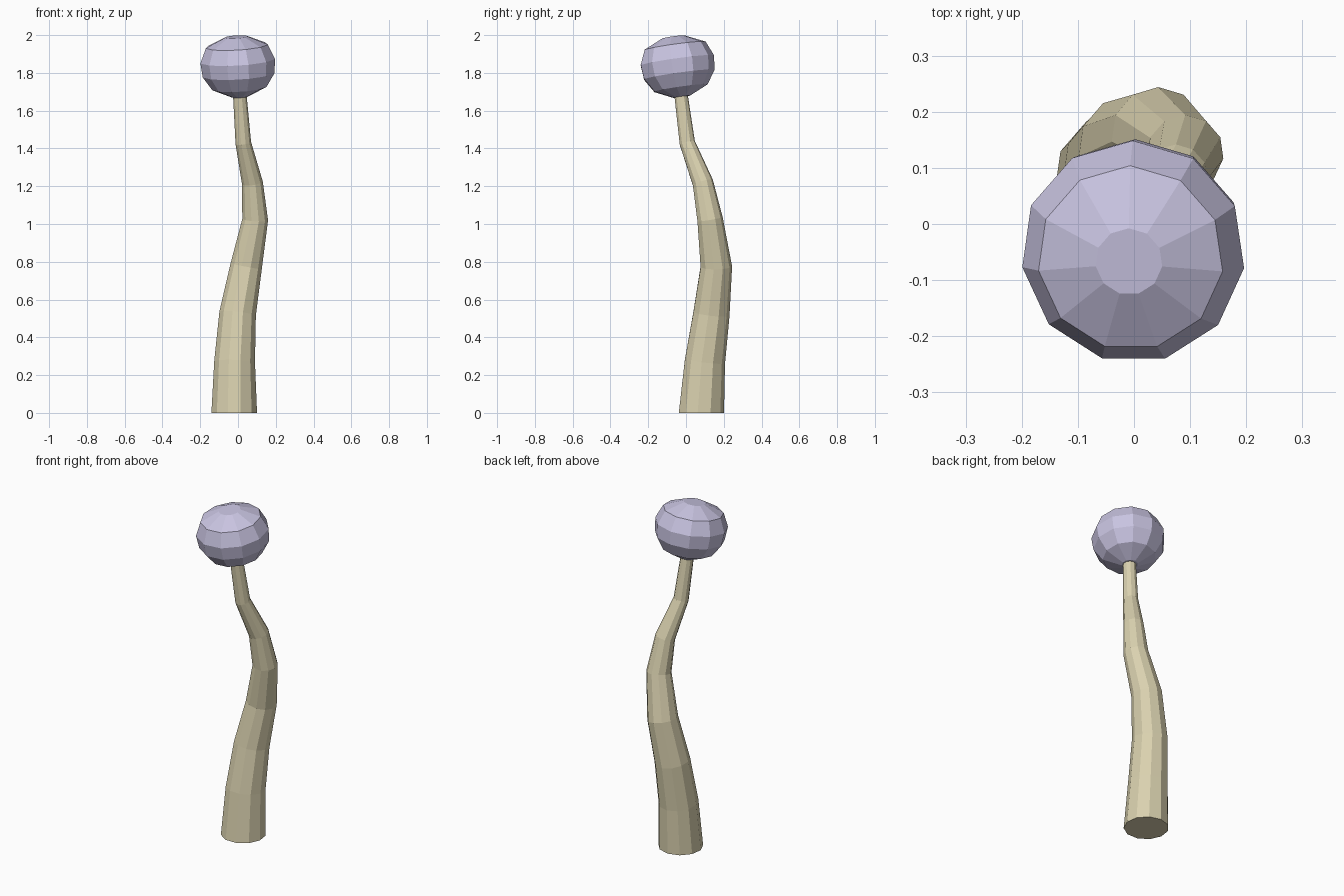
import bpy, bmesh, math
from mathutils import Vector

if "Cube" in bpy.data.objects:
    bpy.data.objects.remove(bpy.data.objects["Cube"])

SIDES = 11


def material(name, rgb):
    mat = bpy.data.materials.new(name)
    mat.diffuse_color = (*rgb, 1)
    mat.use_nodes = True
    mat.node_tree.nodes["Principled BSDF"].inputs["Base Color"].default_value = mat.diffuse_color
    return mat


def skin_rings(name, rings, mat):
    """Join a stack of (centre, axis, radius) rings into a capped flat-shaded body."""
    bm = bmesh.new()
    loops = []
    for centre, axis, radius in rings:
        turn = Vector((0, 0, 1)).rotation_difference(axis)
        loop = []
        for i in range(SIDES):
            a = math.pi / 2 + 2 * math.pi * i / SIDES
            offset = Vector((radius * math.cos(a), radius * math.sin(a), 0))
            loop.append(bm.verts.new(centre + turn @ offset))
        loops.append(loop)
    for low, high in zip(loops, loops[1:]):
        for i in range(SIDES):
            j = (i + 1) % SIDES
            bm.faces.new((low[i], low[j], high[j], high[i]))
    bm.faces.new(loops[0][::-1])
    bm.faces.new(loops[-1])
    mesh = bpy.data.meshes.new(name)
    bm.to_mesh(mesh)
    bm.free()
    mesh.materials.append(mat)
    obj = bpy.data.objects.new(name, mesh)
    bpy.context.collection.objects.link(obj)
    return obj


# Winding, tapering stem: x, y, z, radius
path = [
    (-0.02, 0.079, 0.0, 0.122),
    (-0.018, 0.098, 0.27, 0.109),
    (-0.002, 0.133, 0.525, 0.098),
    (0.043, 0.159, 0.775, 0.085),
    (0.091, 0.126, 1.025, 0.069),
    (0.076, 0.088, 1.22, 0.056),
    (0.028, 0.006, 1.43, 0.042),
    (0.009, -0.028, 1.69, 0.036),
]
points = [Vector(p[:3]) for p in path]
stem = []
for k, p in enumerate(points):
    if k == 0:
        axis = Vector((0, 0, 1))
    elif k == len(points) - 1:
        axis = p - points[k - 1]
    else:
        axis = (p - points[k - 1]).normalized() + (points[k + 1] - p).normalized()
    stem.append((p, axis.normalized(), path[k][3]))
skin_rings("stem", stem, material("khaki", (0.70, 0.64, 0.43)))

# Tilted faceted ball on top: height along axis, radius
centre = Vector((0, -0.046, 1.84))
lean = Vector((-0.06, -0.14, 1)).normalized()
profile = [(-0.168, 0.045), (-0.122, 0.145), (-0.05, 0.192),
           (0.026, 0.2), (0.104, 0.166), (0.152, 0.06)]
ball = [(centre + lean * h, lean, r) for h, r in profile]
skin_rings("ball", ball, material("lavender", (0.58, 0.55, 0.75)))
